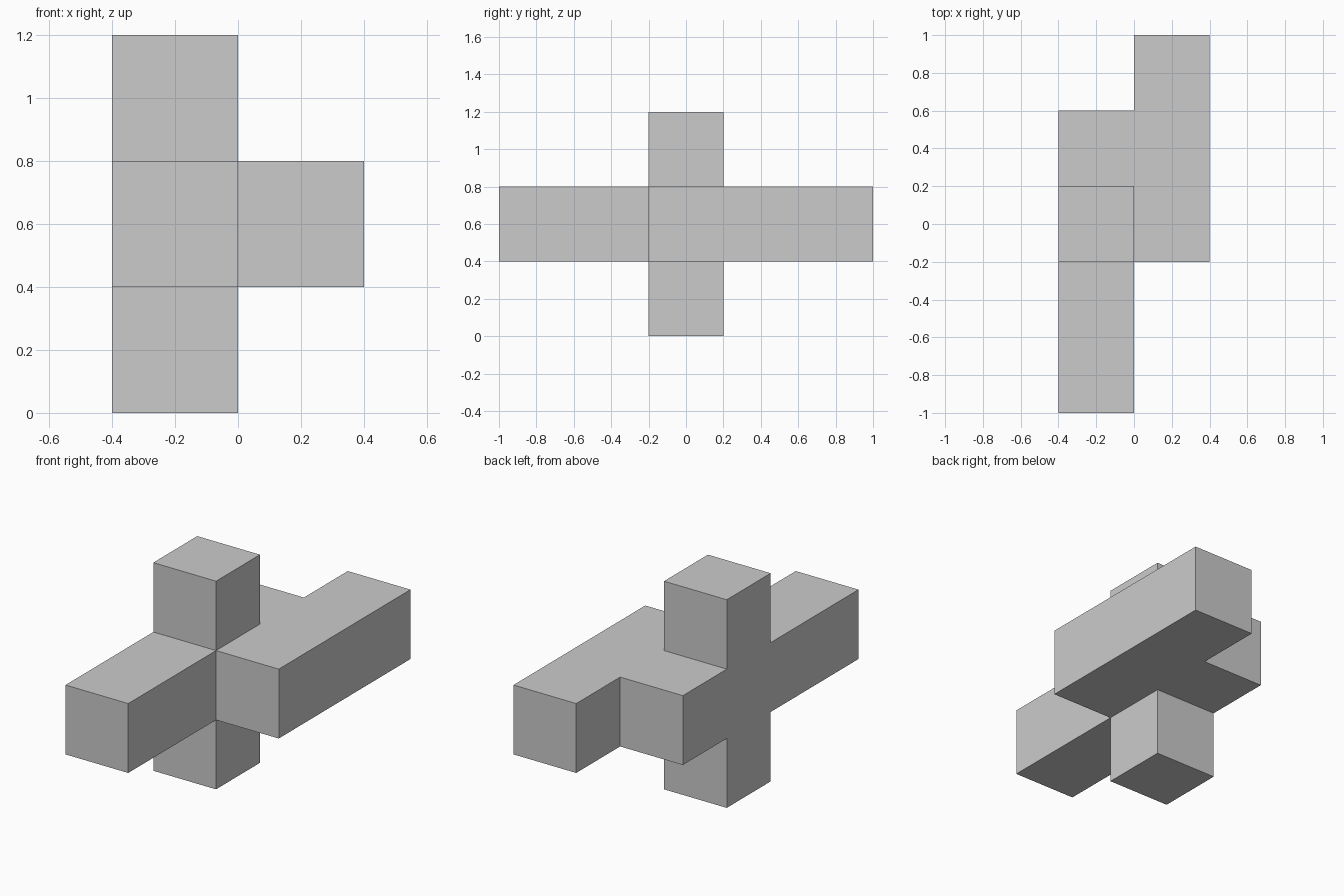
import bpy
import bmesh
from mathutils import Vector

if "Cube" in bpy.data.objects:
    bpy.data.objects.remove(bpy.data.objects["Cube"])

UNIT = 0.4

# Plain grey
grey = bpy.data.materials.new("plain_grey")
grey.use_nodes = True
colour = (0.6, 0.6, 0.6, 1)
grey.diffuse_color = colour
bsdf = next(n for n in grey.node_tree.nodes if n.type == 'BSDF_PRINCIPLED')
bsdf.inputs["Base Color"].default_value = colour

# Unit cells: left-hand bar, right-hand bar, upright post
cells = {(-1, y, 0) for y in range(-2, 2)}
cells |= {(0, y, 0) for y in range(3)}
cells |= {(-1, 0, z) for z in (-1, 1)}

# Outer skin: one square wherever a cell has no neighbour
bm = bmesh.new()
for cell in cells:
    corner = Vector(cell)
    centre = corner + Vector((0.5, 0, 0.5))
    for axis in range(3):
        for sign in (-1, 1):
            normal = Vector((0, 0, 0))
            normal[axis] = sign
            if tuple(int(c) for c in corner + normal) in cells:
                continue
            u = Vector((0, 0, 0))
            u[(axis + 1) % 3] = 0.5
            v = normal.cross(u)
            mid = centre + normal * 0.5
            ring = (mid - u - v, mid + u - v, mid + u + v, mid - u + v)
            bm.faces.new([bm.verts.new(p * UNIT) for p in ring])

# Weld the squares and merge flat areas
bmesh.ops.remove_doubles(bm, verts=bm.verts, dist=0.001)
bmesh.ops.translate(bm, verts=bm.verts, vec=(0, 0, UNIT))
bmesh.ops.dissolve_limit(bm, angle_limit=0.01, verts=bm.verts, edges=bm.edges)

mesh = bpy.data.meshes.new("joined_blocks")
bm.to_mesh(mesh)
bm.free()
mesh.materials.append(grey)
bpy.context.collection.objects.link(bpy.data.objects.new("joined_blocks", mesh))
